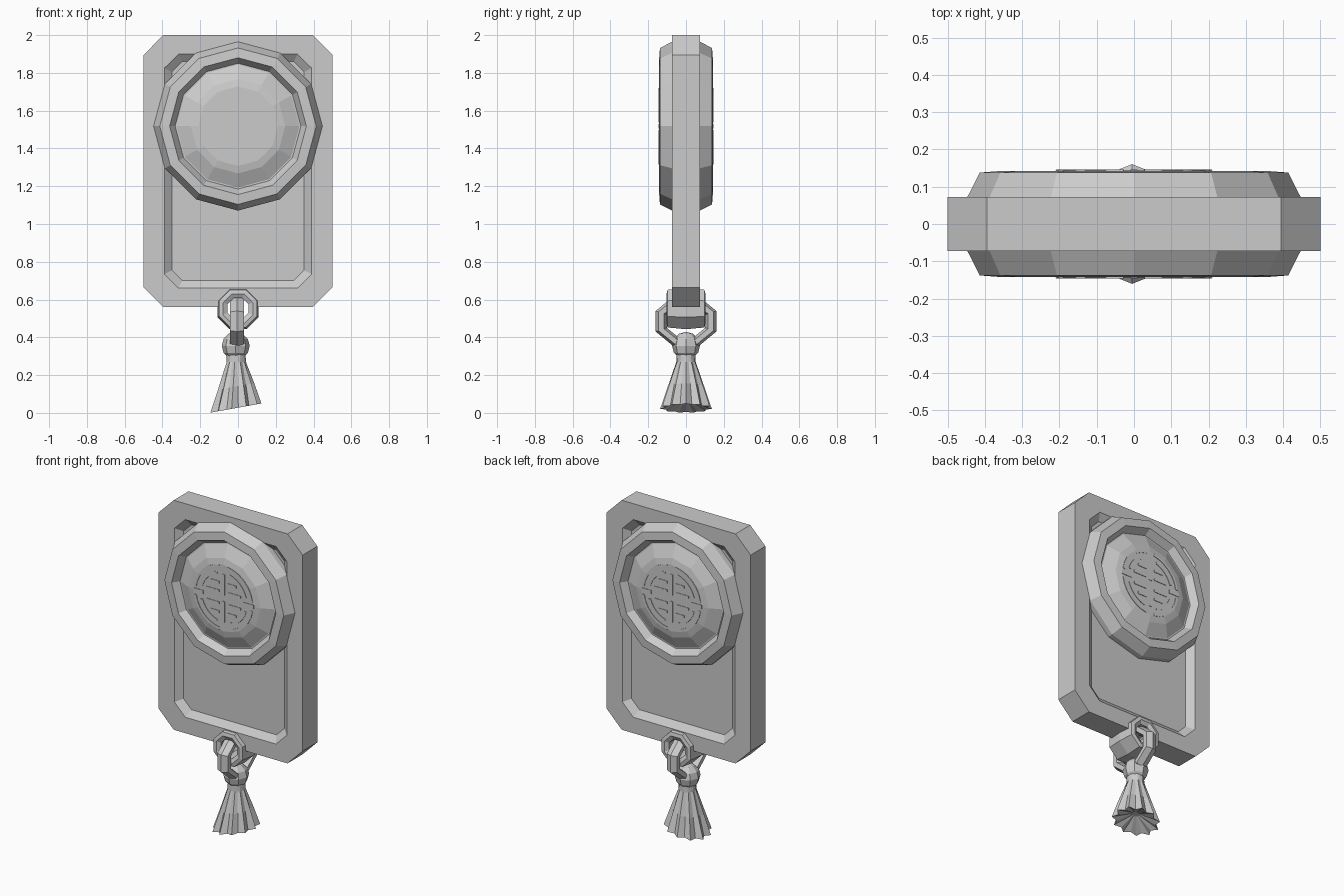
import bpy
import bmesh
from math import sin, cos, pi, radians

cube = bpy.data.objects.get("Cube")
if cube:
    bpy.data.objects.remove(cube, do_unlink=True)

grey = bpy.data.materials.new("plain grey")
grey.use_nodes = True
grey.diffuse_color = (0.6, 0.6, 0.6, 1)
grey.node_tree.nodes["Principled BSDF"].inputs["Base Color"].default_value = (0.6, 0.6, 0.6, 1)


def finish(name, bm):
    bmesh.ops.recalc_face_normals(bm, faces=bm.faces)
    mesh = bpy.data.meshes.new(name)
    bm.to_mesh(mesh)
    bm.free()
    mesh.materials.append(grey)
    obj = bpy.data.objects.new(name, mesh)
    bpy.context.collection.objects.link(obj)
    return obj


def loft(name, rings, loop=False):
    """Skin equal rings of points; cap the ends, or join last ring to first."""
    bm = bmesh.new()
    rows = [[bm.verts.new(p) for p in ring] for ring in rings]
    n = len(rows[0])
    pairs = list(zip(rows, rows[1:]))
    if loop:
        pairs.append((rows[-1], rows[0]))
    else:
        bm.faces.new(rows[0])
        bm.faces.new(rows[-1])
    for a, b in pairs:
        for i in range(n):
            j = (i + 1) % n
            bm.faces.new((a[i], a[j], b[j], b[i]))
    return finish(name, bm)


def circle_y(r, y, cz, n, turn=0.0):
    """Polygon ring around the y axis."""
    return [(r * cos(turn + 2 * pi * i / n), y, cz + r * sin(turn + 2 * pi * i / n))
            for i in range(n)]


def panel_ring(w, z0, z1, cut, y):
    """Rectangle with clipped corners, facing y."""
    return [(w - cut, y, z0), (w, y, z0 + cut), (w, y, z1 - cut), (w - cut, y, z1),
            (cut - w, y, z1), (-w, y, z1 - cut), (-w, y, z0 + cut), (cut - w, y, z0)]


# Plate with a sunken, bevelled panel on each face
front = [panel_ring(0.35, 0.70, 1.86, 0.055, -0.04),
         panel_ring(0.39, 0.66, 1.90, 0.075, -0.073),
         panel_ring(0.5, 0.56, 2.0, 0.105, -0.073)]
back = [[(x, -y, z) for x, y, z in ring] for ring in reversed(front)]
plate = loft("plate", front + back)

# Hole at the foot of the plate for the eyelet
EYE_Z = 0.552
cutter = loft("eyelet_cutter", [circle_y(0.08, y, EYE_Z, 8, pi / 8) for y in (-0.2, 0.2)])
cutter.hide_render = True
cutter.hide_viewport = True
hole = plate.modifiers.new("eyelet hole", "BOOLEAN")
hole.operation = "DIFFERENCE"
hole.solver = "EXACT"
hole.object = cutter

# Twelve-sided medallion: raised rim, groove and low dome on both sides
MED_Z = 1.518
half = [(0.21, 0.143), (0.25, 0.135), (0.325, 0.10), (0.333, 0.10),
        (0.362, 0.142), (0.414, 0.138), (0.447, 0.073)]
profile = [(r, -y) for r, y in half] + [(r, y) for r, y in reversed(half)]
loft("medallion", [circle_y(r, y, MED_Z, 12) for r, y in profile])


# Shallow fretwork ornament on both dome tops
def slab(bm, pts, side):
    ends = [[bm.verts.new((x, side * y, MED_Z + z)) for x, z in pts] for y in (0.14, 0.146)]
    n = len(pts)
    for e in ends:
        bm.faces.new(e)
    for i in range(n):
        j = (i + 1) % n
        bm.faces.new((ends[0][i], ends[0][j], ends[1][j], ends[1][i]))


def bar(bm, x0, x1, z0, z1, side):
    slab(bm, [(x0, z0), (x1, z0), (x1, z1), (x0, z1)], side)


def arc(bm, r0, r1, a0, a1, side, steps=6):
    angles = [radians(a0 + (a1 - a0) * i / steps) for i in range(steps + 1)]
    slab(bm, [(r0 * cos(a), r0 * sin(a)) for a in angles]
         + [(r1 * cos(a), r1 * sin(a)) for a in reversed(angles)], side)


for label, side in (("front", -1), ("back", 1)):
    bm = bmesh.new()
    for quarter in (0, 90, 180, 270):
        arc(bm, 0.19, 0.205, quarter + 8, quarter + 82, side)
        arc(bm, 0.15, 0.165, quarter + 16, quarter + 74, side)
    for s in (-1, 1):
        bar(bm, s * 0.03, s * 0.12, 0.03, 0.045, side)
        bar(bm, s * 0.03, s * 0.12, -0.045, -0.03, side)
        bar(bm, s * 0.03, s * 0.09, -0.1, -0.085, side)
        bar(bm, s * 0.03, s * 0.09, 0.085, 0.1, side)
        bar(bm, s * 0.14, s * 0.21, -0.012, 0.012, side)
        bar(bm, -0.01, 0.01, s * 0.02, s * 0.15, side)
    finish(label + "_fretwork", bm)

# Eyelet tube through the foot of the plate
tube = [(0.06, -0.09), (0.085, -0.103), (0.108, -0.098), (0.118, 0),
        (0.108, 0.098), (0.085, 0.103), (0.06, 0.09)]
loft("eyelet", [circle_y(r, y, EYE_Z, 8, pi / 8) for r, y in tube], loop=True)

# Link hanging in the eyelet
LINK_Z = 0.485
rings = []
for i in range(8):
    a = 2 * pi * (i + 0.5) / 8
    ring = []
    for k in range(6):
        b = 2 * pi * k / 6
        r = 0.142 + 0.032 * cos(b)
        ring.append((0.042 * sin(b) - 0.005, r * cos(a), LINK_Z + 0.82 * r * sin(a)))
    rings.append(ring)
loft("link", rings, loop=True)

# Tassel knot
bm = bmesh.new()
bmesh.ops.create_uvsphere(bm, u_segments=8, v_segments=6, radius=0.074)
bmesh.ops.translate(bm, verts=bm.verts, vec=(-0.012, 0, 0.355))
finish("tassel_knot", bm)

# Pleated tassel skirt, leaning slightly, with a puckered slanted hem
PLEATS = 22
rows = []
for z, r, fold, lean in ((0.31, 0.05, 1.0, -0.01), (0.27, 0.052, 0.95, -0.01),
                         (0.14, 0.098, 0.84, -0.012), (0.025, 0.138, 0.8, -0.014),
                         (0.07, 0.02, 1.0, -0.012)):
    ring = []
    for i in range(PLEATS):
        a = 2 * pi * i / PLEATS
        rr = r * (fold if i % 2 else 1.0)
        slant = 0.18 * rr * cos(a) if z < 0.2 else 0
        ring.append((lean + rr * cos(a), rr * sin(a), z + slant))
    rows.append(ring)
loft("tassel_skirt", rows)
